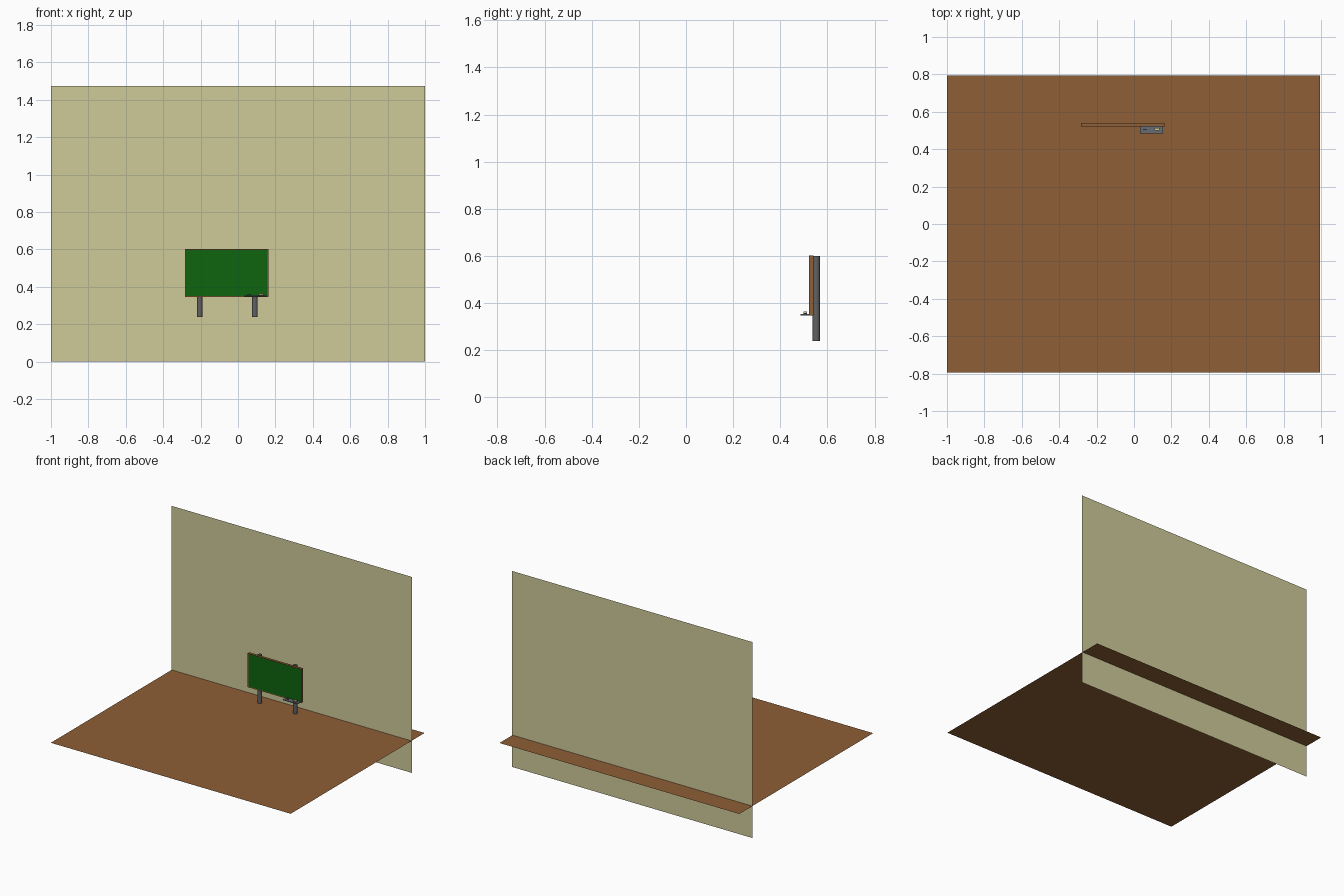
import bpy, bmesh, math
from mathutils import Matrix, Vector

if "Cube" in bpy.data.objects:
    bpy.data.objects.remove(bpy.data.objects["Cube"])


def mat(name, rgb):
    m = bpy.data.materials.new(name)
    m.diffuse_color = (*rgb, 1)
    m.use_nodes = True
    m.node_tree.nodes["Principled BSDF"].inputs["Base Color"].default_value = m.diffuse_color
    return m


WALL = mat("cream wall", (0.62, 0.60, 0.32))
BROWN = mat("wood brown", (0.27, 0.112, 0.037))
GREEN = mat("board green", (0.0045, 0.13, 0.0045))
GREY = mat("steel grey", (0.12, 0.12, 0.13))
TRAY = mat("tray grey", (0.13, 0.15, 0.17))
PALE = mat("pale yellow", (0.65, 0.60, 0.30))
DARK = mat("dark felt", (0.03, 0.03, 0.035))


def finish(bm, name, *mats):
    me = bpy.data.meshes.new(name)
    bm.to_mesh(me)
    bm.free()
    for m in mats:
        me.materials.append(m)
    ob = bpy.data.objects.new(name, me)
    bpy.context.collection.objects.link(ob)
    return ob


def sheet(name, corners, m):
    bm = bmesh.new()
    bm.faces.new([bm.verts.new(c) for c in corners])
    return finish(bm, name, m)


def box_mesh(lo, hi):
    bm = bmesh.new()
    lo, hi = Vector(lo), Vector(hi)
    size = hi - lo
    bmesh.ops.create_cube(bm, size=1, matrix=Matrix.Translation((lo + hi) / 2)
                          @ Matrix.Diagonal((*size, 1)))
    return bm


def box(name, lo, hi, m):
    return finish(box_mesh(lo, hi), name, m)


# Floor and wall: single sheets that cross each other
sheet("floor", [(-1, -0.795, 0.24), (0.995, -0.795, 0.24),
                (0.995, 0.795, 0.24), (-1, 0.795, 0.24)], BROWN)
sheet("wall", [(-1, 0.64, 0), (1, 0.64, 0), (1, 0.64, 1.473), (-1, 0.64, 1.473)], WALL)

# Board: wooden slab whose front face is inset and recessed as the green panel
bm = box_mesh((-0.284, 0.521, 0.347), (0.162, 0.540, 0.602))
bm.normal_update()
front = min(bm.faces, key=lambda f: f.normal.y)
bmesh.ops.inset_region(bm, faces=[front], thickness=0.007, depth=-0.002)
front.material_index = 1
finish(bm, "board", BROWN, GREEN)

# Posts: open tubes behind the board
for side, x in (("left", -0.205), ("right", 0.090)):
    bm = bmesh.new()
    bmesh.ops.create_cone(bm, cap_ends=False, segments=16, radius1=0.0155,
                          radius2=0.0155, depth=0.361,
                          matrix=Matrix.Translation((x, 0.5525, 0.4205)))
    for f in bm.faces:
        f.smooth = True
    finish(bm, side + "_post", GREY)

# Tray with eraser and a stick of chalk
box("tray", (0.033, 0.485, 0.348), (0.154, 0.523, 0.354), TRAY)
box("eraser_felt", (0.110, 0.499, 0.354), (0.137, 0.514, 0.359), DARK)
box("eraser_back", (0.110, 0.499, 0.359), (0.137, 0.514, 0.364), PALE)
box("chalk", (0.048, 0.503, 0.354), (0.070, 0.508, 0.358), DARK)
